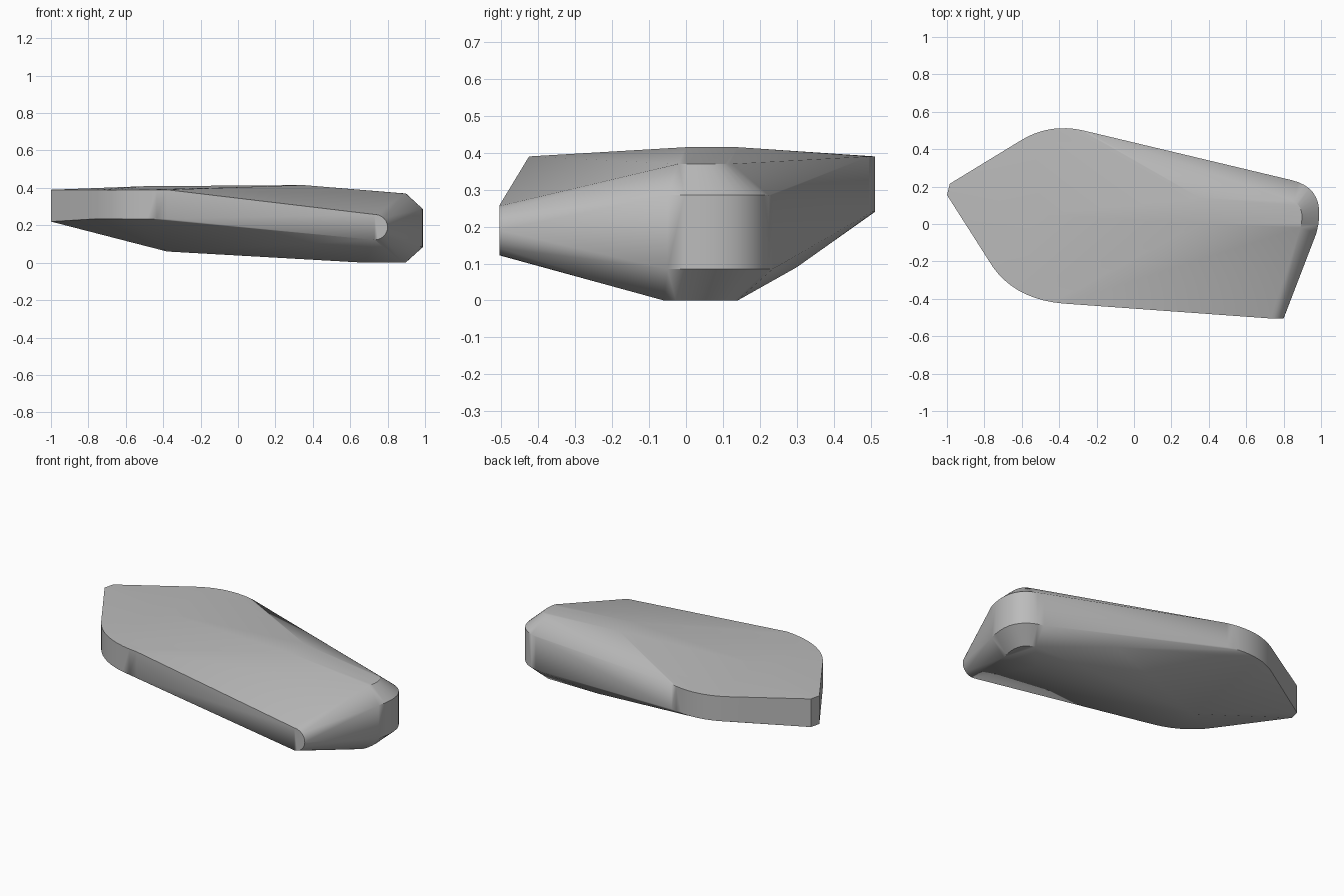
import bpy
import bmesh
from math import sin, cos, pi

cube = bpy.data.objects.get("Cube")
if cube:
    bpy.data.objects.remove(cube, do_unlink=True)

stone = bpy.data.materials.new("stone grey")
stone.use_nodes = True
colour = (0.5, 0.5, 0.5, 1)
stone.diffuse_color = colour
stone.node_tree.nodes["Principled BSDF"].inputs["Base Color"].default_value = colour


def curve(a, control, b, steps=10):
    """Points of a rounded corner from a to b, pulled toward control."""
    pts = []
    for i in range(steps + 1):
        t = i / steps
        pts.append(tuple((1 - t) ** 2 * p + 2 * t * (1 - t) * q + t * t * r
                         for p, q, r in zip(a, control, b)))
    return pts


def wall(outline, low, high):
    """Upright band following an outline."""
    return [(x, y, z) for x, y in outline for z in (low, high)]


points = []

# Blunt left end
points += wall([(-0.985, 0.215), (-1.0, 0.155)], 0.22, 0.39)
# Rounded front left and back corners
points += wall(curve((-0.78, -0.19), (-0.66, -0.4), (-0.38, -0.425)), 0.235, 0.39)
points += wall(curve((-0.6, 0.45), (-0.44, 0.545), (-0.25, 0.495)), 0.24, 0.39)
# Rounded right end
points += wall(curve((0.975, -0.05), (1.04, 0.19), (0.84, 0.235)), 0.085, 0.285)
# Narrow front tip with a half-round end
for i in range(13):
    a = -pi / 2 + pi * i / 12
    points.append((0.73 + 0.07 * cos(a), -0.505, 0.19 + 0.068 * sin(a)))
# Top crown, and the rim of the right bevel
points += [(0.35, 0.0, 0.415), (0.35, 0.14, 0.415), (-0.5, 0.05, 0.409)]
points += curve((0.89, -0.02, 0.37), (0.92, 0.1, 0.37), (0.84, 0.125, 0.37))
# Underside keel
points += curve((0.88, -0.06, 0), (0.93, 0.11, 0), (0.82, 0.14, 0))
points += [(0.68, -0.03, 0), (-0.38, 0.05, 0.06), (0.38, 0.3, 0.09)]

# Wrap the guide points in one closed skin
bm = bmesh.new()
for p in points:
    bm.verts.new(p)
hull = bmesh.ops.convex_hull(bm, input=bm.verts)
loose = [v for v in bm.verts if not v.link_faces]
bmesh.ops.delete(bm, geom=loose, context="VERTS")
bmesh.ops.dissolve_limit(bm, angle_limit=0.01, verts=bm.verts, edges=bm.edges)
bmesh.ops.recalc_face_normals(bm, faces=bm.faces)
mesh = bpy.data.meshes.new("slab")
bm.to_mesh(mesh)
bm.free()

slab = bpy.data.objects.new("slab", mesh)
mesh.materials.append(stone)
bpy.context.collection.objects.link(slab)
bpy.context.view_layer.objects.active = slab
slab.select_set(True)
bpy.ops.object.shade_smooth_by_angle(angle=0.52)
